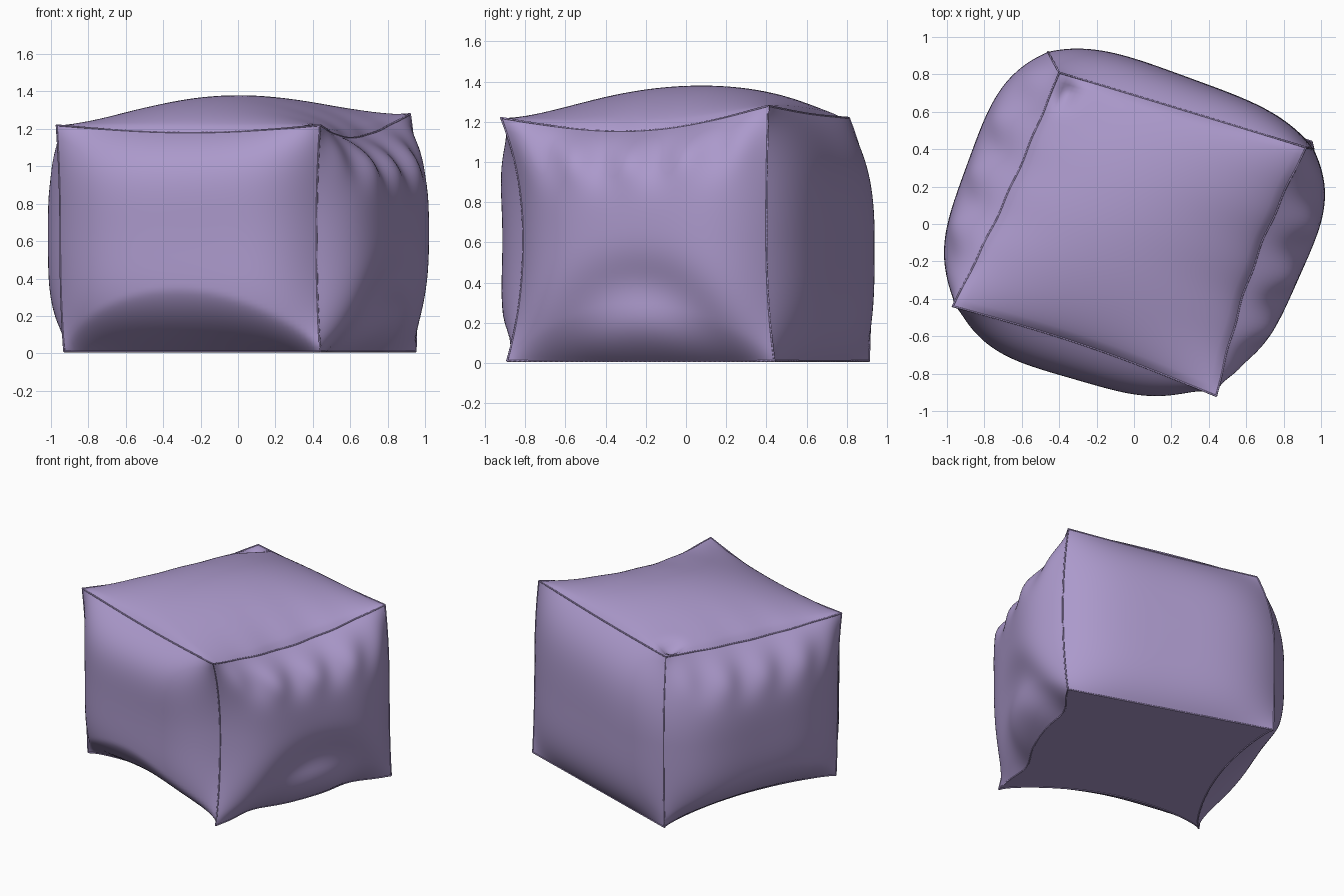
import bpy, bmesh, math
from mathutils import Vector

cube = bpy.data.objects.get("Cube")
if cube:
    bpy.data.objects.remove(cube)

fabric = bpy.data.materials.new("lilac_fabric")
fabric.use_nodes = True
LILAC = (0.41, 0.32, 0.60, 1)
fabric.diffuse_color = LILAC
fabric.node_tree.nodes["Principled BSDF"].inputs["Base Color"].default_value = LILAC
fabric.node_tree.nodes["Principled BSDF"].inputs["Roughness"].default_value = 0.8

# Upright corner seams: bottom, middle and top points
CORNERS = [
    [(-0.93, -0.43, 0.01), (-0.95, -0.42, 0.61), (-0.97, -0.44, 1.22)],
    [(0.44, -0.89, 0.01), (0.42, -0.81, 0.63), (0.44, -0.92, 1.22)],
    [(0.95, 0.44, 0.01), (0.96, 0.40, 0.64), (0.92, 0.41, 1.28)],
    [(-0.46, 0.91, 0.01), (-0.46, 0.92, 0.63), (-0.40, 0.81, 1.22)],
]
# Each side: name, bulge, bottom tuck, tuck height, top inset, top sag, wrinkles, arched dent
SIDES = [
    ("front_panel", 0.22, -0.21, 0.26, -0.03, 0.04, 0.0, 0.0),
    ("left_panel", 0.21, -0.03, 0.20, -0.05, 0.095, 0.022, 0.06),
    ("back_panel", 0.13, 0.00, 0.20, 0.00, 0.01, 0.0, 0.0),
    ("right_panel", 0.20, -0.13, 0.24, -0.02, 0.04, 0.016, 0.0),
]
STEPS = 56


def bell(x, centre, width):
    return math.exp(-((x - centre) / width) ** 2)


def corner(i, w):
    low, mid, high = (Vector(p) for p in CORNERS[i % 4])
    end = high if w > 0.5 else low
    p = mid.lerp(end, abs(2 * w - 1) ** 2.2)
    p.z = low.z + (high.z - low.z) * w
    return p


def side_point(i, u, w):
    _, bulge, tuck, tuck_height, inset, sag, wrinkle, dent = SIDES[i]
    a, b = corner(i, w), corner(i + 1, w)
    along = b - a
    out = Vector((along.y, -along.x, 0)).normalized()
    arch = math.sin(math.pi * u) if 0 < u < 1 else 0
    span = 1 - abs(2 * u - 1) ** 3.8
    puff = bulge * (1 - abs(2 * w - 1) ** 4)
    fold = tuck * max(0, 1 - w / (tuck_height * arch ** 0.7 + 0.02)) ** 1.4
    crease = wrinkle * math.sin(u * math.pi * 9) * bell(w, 0.86, 0.11)
    hollow = -dent * bell(math.hypot(u - 0.52, w), 0.29, 0.13)
    p = a.lerp(b, u) + out * (span * (puff + crease + hollow) + arch ** 0.7 * fold
                              + arch * inset * w ** 8)
    p.z -= sag * arch * w ** 3
    return p


def cap_point(u, v, w):
    # Blend the four side borders into one sheet
    c00, c10, c11, c01 = (corner(k, w) for k in range(4))
    front, back = side_point(0, u, w), side_point(2, 1 - u, w)
    right, left = side_point(3, 1 - v, w), side_point(1, v, w)
    flat = c00.lerp(c10, u).lerp(c01.lerp(c11, u), v)
    return front.lerp(back, v) + right.lerp(left, u) - flat


def top_point(u, v):
    p = cap_point(u, v, 1)
    dome = max(0, math.sin(math.pi * u) * math.sin(math.pi * v))
    p.z += 0.235 * dome ** 0.65
    # Small pinch beside the back corner
    p.z -= 0.05 * bell(u, 0.05, 0.05) * bell(v, 0.93, 0.06) * min(1, u * 20, (1 - v) * 20)
    return p


def make_sheet(name, point, flip=False):
    bm = bmesh.new()
    rows = [[bm.verts.new(point(i / STEPS, j / STEPS)) for i in range(STEPS + 1)]
            for j in range(STEPS + 1)]
    for j in range(STEPS):
        for i in range(STEPS):
            quad = [rows[j][i], rows[j][i + 1], rows[j + 1][i + 1], rows[j + 1][i]]
            face = bm.faces.new(quad[::-1] if flip else quad)
            face.smooth = True
    mesh = bpy.data.meshes.new(name)
    bm.to_mesh(mesh)
    bm.free()
    mesh.materials.append(fabric)
    obj = bpy.data.objects.new(name, mesh)
    bpy.context.collection.objects.link(obj)


def make_seam(name, point, radius=0.005):
    curve = bpy.data.curves.new(name, "CURVE")
    curve.dimensions = "3D"
    curve.bevel_depth = radius
    curve.bevel_resolution = 1
    line = curve.splines.new("POLY")
    line.points.add(STEPS)
    for k, p in enumerate(line.points):
        p.co = (*point(k / STEPS), 1)
    curve.materials.append(fabric)
    obj = bpy.data.objects.new(name, curve)
    bpy.context.collection.objects.link(obj)


# Side panels with their upright, top and bottom seams
for i, side in enumerate(SIDES):
    make_sheet(side[0], lambda u, w: side_point(i, u, w))
    make_seam(side[0] + "_upright_seam", lambda w: corner(i, w))
    make_seam(side[0] + "_top_seam", lambda u: side_point(i, u, 1))
    make_seam(side[0] + "_bottom_seam", lambda u: side_point(i, u, 0))

# Domed top and flat base
make_sheet("top_panel", top_point)
make_sheet("base_panel", lambda u, v: cap_point(u, v, 0), flip=True)
